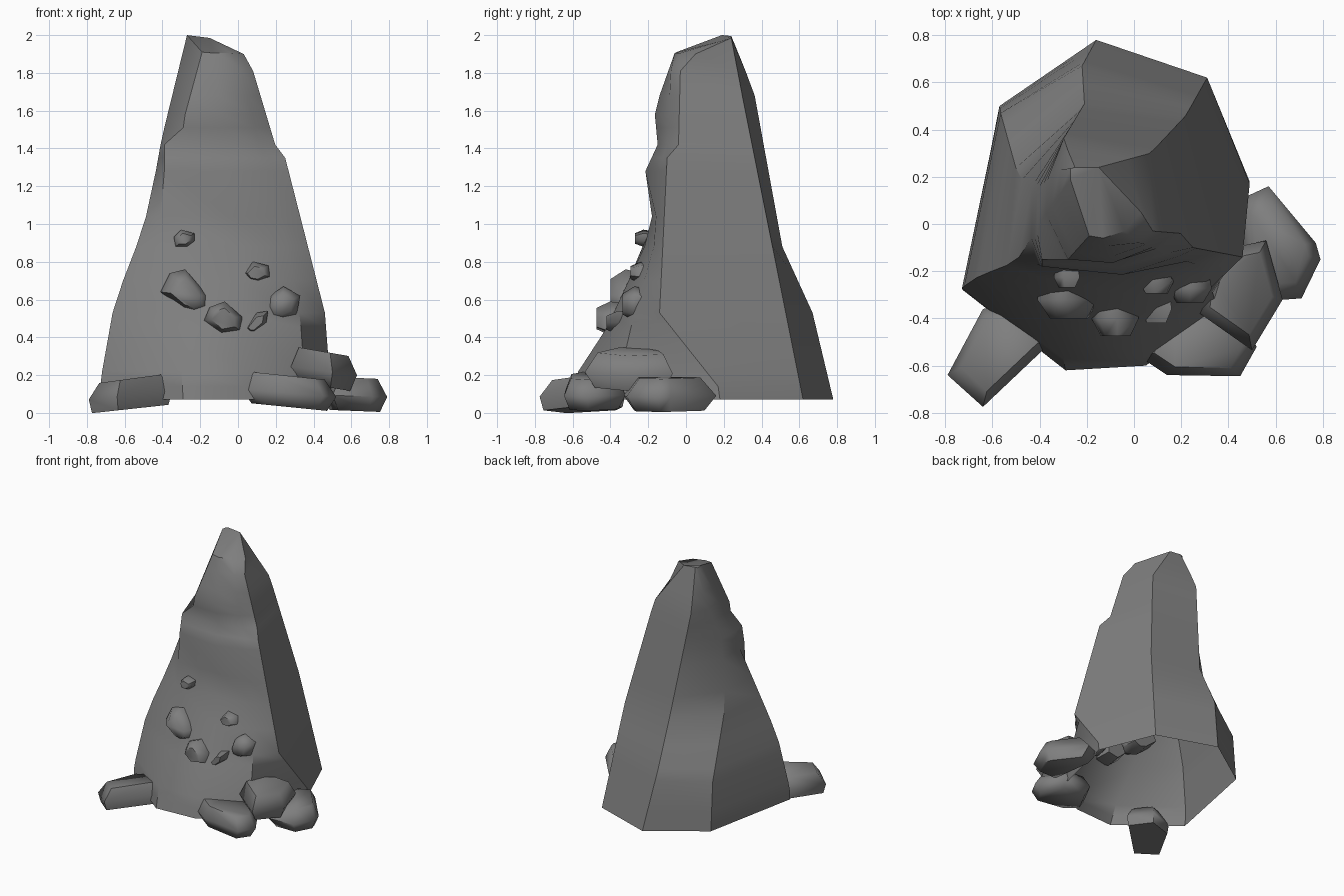
import bpy, bmesh, math
from mathutils import Vector

cube = bpy.data.objects.get("Cube")
if cube:
    bpy.data.objects.remove(cube, do_unlink=True)

stone_grey = bpy.data.materials.new("stone_grey")
stone_grey.use_nodes = True
colour = (0.21, 0.21, 0.21, 1)
stone_grey.diffuse_color = colour
bsdf = stone_grey.node_tree.nodes["Principled BSDF"]
bsdf.inputs["Base Color"].default_value = colour
bsdf.inputs["Roughness"].default_value = 0.9


def finish(name, bm, angle):
    bmesh.ops.recalc_face_normals(bm, faces=bm.faces)
    mesh = bpy.data.meshes.new(name)
    bm.to_mesh(mesh)
    bm.free()
    mesh.materials.append(stone_grey)
    obj = bpy.data.objects.new(name, mesh)
    bpy.context.collection.objects.link(obj)
    bpy.ops.object.select_all(action='DESELECT')
    obj.select_set(True)
    bpy.context.view_layer.objects.active = obj
    bpy.ops.object.shade_smooth_by_angle(angle=math.radians(angle))


def at_height(rib, z):
    """Point on a rib polyline at height z."""
    for a, b in zip(rib, rib[1:]):
        if z <= b[2]:
            return Vector(a).lerp(Vector(b), (z - a[2]) / (b[2] - a[2]))
    return Vector(rib[-1])


# Main spire: rising ribs, joined by faces at shared heights
left_back = [(-.57, .50, .07), (-.565, .47, .45), (-.49, .20, .95), (-.41, .14, 1.42),
             (-.37, .18, 1.58), (-.33, .23, 1.75), (-.27, .235, 1.995)]
back = [(-.16, .78, .07), (-.22, .67, .53), (-.21, .51, .88),
        (-.30, .36, 1.70), (-.25, .24, 1.995)]
right_back = [(.31, .62, .07), (.22, .46, .87), (.07, .30, 1.67), (-.15, .24, 1.985)]
right_edge = [(.49, .18, .07), (.49, .17, .14), (.46, -.14, .53), (.25, -.10, 1.35),
              (.20, -.04, 1.41), (.08, -.03, 1.81), (.03, .05, 1.90)]
front_right = [(.36, -.38, .07), (.33, -.28, .50), (.26, -.17, .88), (.17, -.14, 1.30),
               (.11, -.10, 1.42), (.02, -.08, 1.81), (-.04, -.03, 1.905)]
front = [(.05, -.60, .07), (.04, -.57, .22), (.02, -.42, .45), (0, -.22, .88),
         (-.04, -.18, 1.04), (-.05, -.215, 1.28), (-.06, -.15, 1.42),
         (-.09, -.165, 1.58), (-.10, -.14, 1.68), (-.13, -.06, 1.905)]
front_left = [(-.29, -.62, .07), (-.30, -.57, .22), (-.32, -.42, .45), (-.37, -.26, .80),
              (-.41, -.17, 1.04), (-.39, -.18, 1.28), (-.39, -.15, 1.42),
              (-.29, -.15, 1.51), (-.28, -.15, 1.58), (-.19, -.05, 1.91)]
left_edge = [(-.725, -.28, .07), (-.73, -.27, .16), (-.655, -.22, .58), (-.50, -.16, .98),
             (-.435, -.06, 1.28), (-.41, -.04, 1.42), (-.39, .02, 1.51), (-.27, .19, 2.0)]
ribs = [left_back, back, right_back, right_edge, front_right, front, front_left, left_edge]
levels = [.07, .14, .22, .45, .53, .70, .88, 1.04, 1.28, 1.35, 1.42, 1.51, 1.58, 1.68, 1.81]

bm = bmesh.new()
rings = [[bm.verts.new(at_height(r, z)) for r in ribs] for z in levels]
rings.append([bm.verts.new(r[-1]) for r in ribs])
for lo, hi in zip(rings, rings[1:]):
    for i in range(len(ribs)):
        j = (i + 1) % len(ribs)
        bm.faces.new((lo[i], lo[j], hi[j], hi[i]))
cap = bm.faces.new(rings[-1])
bmesh.ops.triangulate(bm, faces=[cap])
finish("rock_spire", bm, 36)


def stone(name, outline, lo, hi, upright=False, slope=0, ends=(.8, .75), mid=.45):
    """Chunky stone: a widest outline with smaller end faces, wrapped in a hull."""
    cu = sum(p[0] for p in outline) / len(outline)
    cv = sum(p[1] for p in outline) / len(outline)
    bm = bmesh.new()
    for w, s in ((lo, ends[0]), (lo + (hi - lo) * mid, 1), (hi, ends[1])):
        for u, v in outline:
            a, b = cu + (u - cu) * s, cv + (v - cv) * s
            c = w + slope * (u - cu)
            bm.verts.new((a, c, b) if upright else (a, b, c))
    bmesh.ops.convex_hull(bm, input=bm.verts)
    bmesh.ops.dissolve_limit(bm, angle_limit=math.radians(2), verts=bm.verts, edges=bm.edges)
    finish(name, bm, 66)


# Large boulders around the foot
stone("boulder_front_right", [(-.79, -.64), (-.64, -.775), (-.35, -.50), (-.46, -.32), (-.64, -.36)],
      .02, .18, slope=.1, ends=(.92, .74))
stone("boulder_front", [(.02, -.56), (.14, -.64), (.45, -.645), (.52, -.52), (.40, -.32), (.14, -.34)],
      .03, .195, slope=-.08)
stone("boulder_middle", [(.28, -.38), (.50, -.535), (.63, -.32), (.56, -.07), (.42, -.10), (.30, -.22)],
      .14, .325, slope=-.13)
stone("boulder_side", [(.44, .10), (.57, .16), (.77, -.08), (.79, -.15), (.71, -.315), (.50, -.33)],
      .01, .185, slope=-.03, ends=(.76, .68))

# Small stones embedded in the front face
pebbles = [
    ([(-.34, .93), (-.30, .97), (-.23, .95), (-.23, .91), (-.27, .88), (-.33, .88)], -.27, -.16),
    ([(-.41, .64), (-.36, .74), (-.28, .76), (-.16, .62), (-.15, .55), (-.22, .52), (-.29, .54)], -.40, -.20),
    ([(-.18, .49), (-.15, .56), (-.07, .59), (.02, .51), (.02, .43), (-.09, .41)], -.475, -.29),
    ([(.02, .74), (.08, .80), (.16, .78), (.17, .72), (.11, .69), (.05, .70)], -.295, -.16),
    ([(.03, .44), (.10, .53), (.16, .54), (.15, .48), (.08, .42), (.05, .42)], -.42, -.27),
    ([(.15, .56), (.17, .62), (.24, .67), (.33, .62), (.31, .52), (.24, .49), (.17, .50)], -.335, -.18),
]
for i, (outline, near, far) in enumerate(pebbles):
    stone(f"small_stone_{i + 1}", outline, near, far, upright=True, ends=(.62, .8), mid=.4)
